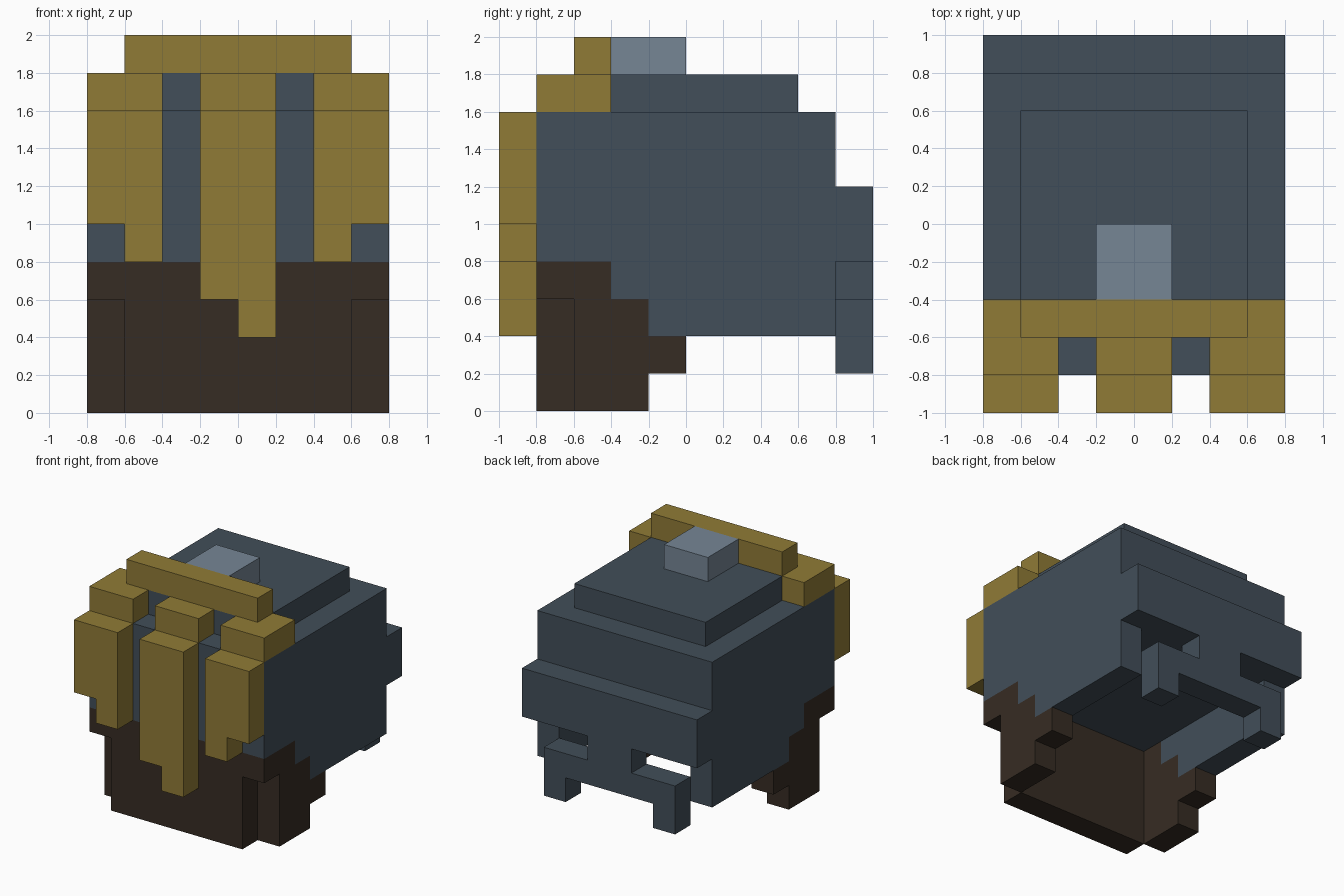
import bpy
import bmesh
from mathutils import Vector

cube = bpy.data.objects.get("Cube")
if cube:
    bpy.data.objects.remove(cube, do_unlink=True)


def material(name, color):
    mat = bpy.data.materials.new(name)
    mat.use_nodes = True
    mat.diffuse_color = (*color, 1)
    bsdf = mat.node_tree.nodes["Principled BSDF"]
    bsdf.inputs["Base Color"].default_value = (*color, 1)
    bsdf.inputs["Roughness"].default_value = 0.9
    return mat


slate = material("slate blue", (0.054, 0.077, 0.10))
pale = material("pale blue", (0.18, 0.238, 0.30))
gold = material("dull gold", (0.28, 0.198, 0.037))
brown = material("dark brown", (0.037, 0.025, 0.017))


def prism(name, mat, axis, profile, low, high):
    """Extrude a profile along an axis; the profile holds the other two coordinates."""
    bm = bmesh.new()
    verts = []
    for point in profile:
        co = list(point)
        co.insert(axis, low)
        verts.append(bm.verts.new(co))
    face = bm.faces.new(verts)
    grown = bmesh.ops.extrude_face_region(bm, geom=[face])["geom"]
    offset = Vector((0, 0, 0))
    offset[axis] = high - low
    bmesh.ops.translate(bm, vec=offset,
                        verts=[g for g in grown if isinstance(g, bmesh.types.BMVert)])
    bmesh.ops.recalc_face_normals(bm, faces=bm.faces)
    mesh = bpy.data.meshes.new(name)
    bm.to_mesh(mesh)
    bm.free()
    mesh.materials.append(mat)
    obj = bpy.data.objects.new(name, mesh)
    bpy.context.scene.collection.objects.link(obj)
    return obj


def box(name, mat, x, y, z):
    corners = [(x[0], y[0]), (x[1], y[0]), (x[1], y[1]), (x[0], y[1])]
    return prism(name, mat, 2, corners, *z)


def mirrored(obj):
    """Add the same part on the other side of x = 0."""
    mod = obj.modifiers.new("Mirror", "MIRROR")
    mod.use_axis[0] = True
    mod.use_mirror_merge = False


# Main head block, raised crown slab and the pale knob
box("head_block", slate, (-0.8, 0.8), (-0.8, 0.8), (0.8, 1.6))
box("crown_slab", slate, (-0.6, 0.6), (-0.6, 0.6), (1.6, 1.8))
box("crown_knob", pale, (-0.2, 0.2), (-0.4, 0), (1.8, 2))

# Thin lower side walls, open underneath
mirrored(prism("side_wall", slate, 0, [
    (-0.4, 0.8), (0.8, 0.8), (0.8, 0.4), (-0.2, 0.4), (-0.2, 0.6), (-0.4, 0.6)],
    0.6, 0.8))

# Stepped brown cheeks and front panel
mirrored(prism("cheek", brown, 0, [
    (-0.8, 0.8), (-0.4, 0.8), (-0.4, 0.6), (-0.2, 0.6), (-0.2, 0.4), (0, 0.4),
    (0, 0.2), (-0.2, 0.2), (-0.2, 0), (-0.6, 0), (-0.6, 0.6), (-0.8, 0.6)],
    0.6, 0.8))
box("front_panel", brown, (-0.6, 0.6), (-0.8, -0.6), (0, 0.8))

# Back mask: brow bar, nose, mouth bar and two feet in one outline
half = [(0.8, 1.2), (0.8, 0.8), (0.2, 0.8), (0.2, 0.6),
        (0.6, 0.6), (0.6, 0.2), (0.4, 0.2), (0.4, 0.4)]
prism("back_mask", slate, 1, half + [(-x, z) for x, z in reversed(half)], 0.8, 1)

# Hanging gold strands on the front
prism("centre_strand", gold, 1, [
    (-0.2, 1.6), (0.2, 1.6), (0.2, 0.4), (0, 0.4), (0, 0.6), (-0.2, 0.6)], -1, -0.8)
mirrored(prism("side_strand", gold, 1, [
    (0.4, 1.6), (0.8, 1.6), (0.8, 1), (0.6, 1), (0.6, 0.8), (0.4, 0.8)], -1, -0.8))

# Gold shoulders of the strands and the ridge joining them
box("centre_shoulder", gold, (-0.2, 0.2), (-0.8, -0.6), (1.6, 1.8))
mirrored(prism("side_shoulder", gold, 2, [
    (0.4, -0.8), (0.8, -0.8), (0.8, -0.4), (0.6, -0.4), (0.6, -0.6), (0.4, -0.6)],
    1.6, 1.8))
box("top_ridge", gold, (-0.6, 0.6), (-0.6, -0.4), (1.8, 2))
